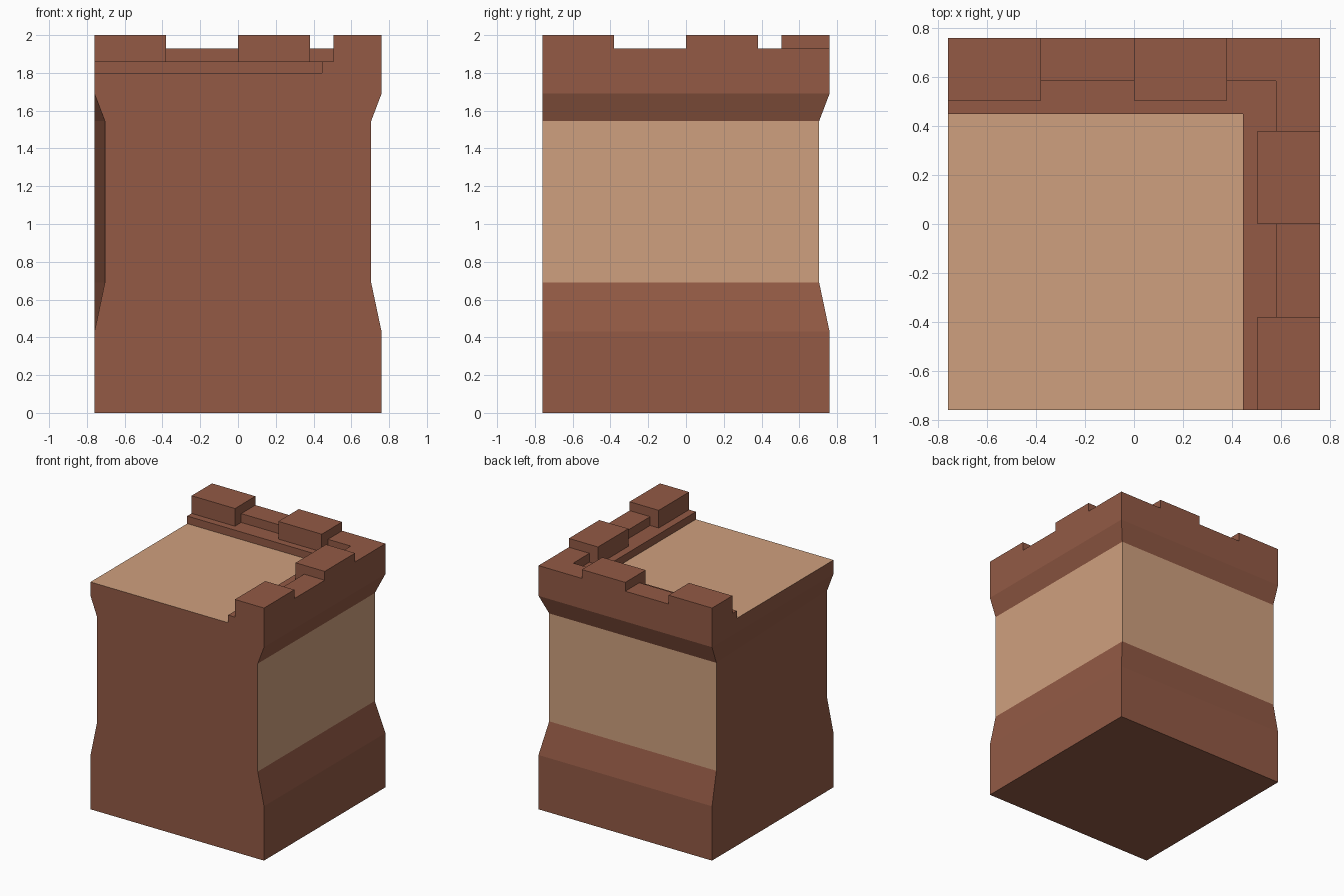
import bpy, bmesh

if "Cube" in bpy.data.objects:
    bpy.data.objects.remove(bpy.data.objects["Cube"])


def srgb(r, g, b):
    def lin(c):
        c /= 255
        return c / 12.92 if c <= 0.04045 else ((c + 0.055) / 1.055) ** 2.4
    return (lin(r), lin(g), lin(b), 1)


def material(name, colour):
    m = bpy.data.materials.new(name)
    m.diffuse_color = colour
    m.use_nodes = True
    m.node_tree.nodes["Principled BSDF"].inputs["Base Color"].default_value = m.diffuse_color
    return m


BROWN = material("brown stone", srgb(147, 90, 69))
TAN = material("tan stone", srgb(207, 160, 126))
E = 0.76        # half width
FLOOR = 1.80    # walkway height


def finish(name, bm, mats):
    bmesh.ops.remove_doubles(bm, verts=bm.verts, dist=0.0001)
    me = bpy.data.meshes.new(name)
    bm.to_mesh(me)
    bm.free()
    for m in mats:
        me.materials.append(m)
    ob = bpy.data.objects.new(name, me)
    bpy.context.collection.objects.link(ob)
    return ob


# Wall body: square rings, pinched on the two outer sides (+x, +y)
# and at the front left corner
bm = bmesh.new()
profile = [(0, E), (0.43, E), (0.69, 0.705), (1.545, 0.705), (1.69, E), (FLOOR, E)]
rings = [[bm.verts.new((x, y, z)) for x, y in ((-w, -E), (w, -E), (w, w), (-E, w))]
         for z, w in profile]
for level, (lo, hi) in enumerate(zip(rings, rings[1:])):
    for i in range(4):
        j = (i + 1) % 4
        f = bm.faces.new((lo[i], lo[j], hi[j], hi[i]))
        # tan band on the waist of the outer sides
        f.material_index = int(level == 2 and i in (1, 2))
bm.faces.new(rings[0][::-1])
finish("wall_body", bm, [BROWN, TAN])

# Walkway floor
bm = bmesh.new()
bm.faces.new([bm.verts.new((x, y, FLOOR)) for x, y in
              ((-E, -E), (0.445, -E), (0.445, 0.45), (-E, 0.45))])
finish("walkway_floor", bm, [TAN])


# Battlement: stepped L-shaped parapet along +x and +y
def height(x, y):
    if max(abs(x), abs(y)) > E:
        return FLOOR
    along, out = min(x, y), max(x, y)
    if out < 0.447:
        return FLOOR
    if out > 0.505 and (along < -0.38 or 0 < along < 0.38):
        return 2.0                      # merlon
    return 1.93 if out > 0.58 else 1.86  # gap sill or inner step


bm = bmesh.new()


def quad(*pts):
    bm.faces.new([bm.verts.new(p) for p in pts])


def wall(a, b, lo, hi):
    """Upright face on edge a-b, outward to the right of a->b."""
    if hi > lo:
        levels = [z for z in (FLOOR, 1.86, 1.93, 2.0) if lo <= z <= hi]
        for l, h in zip(levels, levels[1:]):
            quad((*a, l), (*b, l), (*b, h), (*a, h))


xs = [-E, -0.38, 0, 0.38, 0.445, 0.505, 0.58, E]
ys = [-E, -0.38, 0, 0.38, 0.45, 0.505, 0.583, E]
mid = lambda s: [s[0] - 1] + [(a + b) / 2 for a, b in zip(s, s[1:])] + [s[-1] + 1]
mx, my = mid(xs), mid(ys)
for i in range(len(xs) - 1):
    for j in range(len(ys) - 1):
        x0, x1, y0, y1 = xs[i], xs[i + 1], ys[j], ys[j + 1]
        h = height(mx[i + 1], my[j + 1])
        if h == FLOOR:
            continue
        quad((x0, y0, h), (x1, y0, h), (x1, y1, h), (x0, y1, h))
        wall((x0, y0), (x1, y0), height(mx[i + 1], my[j]), h)
        wall((x1, y0), (x1, y1), height(mx[i + 2], my[j + 1]), h)
        wall((x1, y1), (x0, y1), height(mx[i + 1], my[j + 2]), h)
        wall((x0, y1), (x0, y0), height(mx[i], my[j + 1]), h)
finish("battlement", bm, [BROWN])
